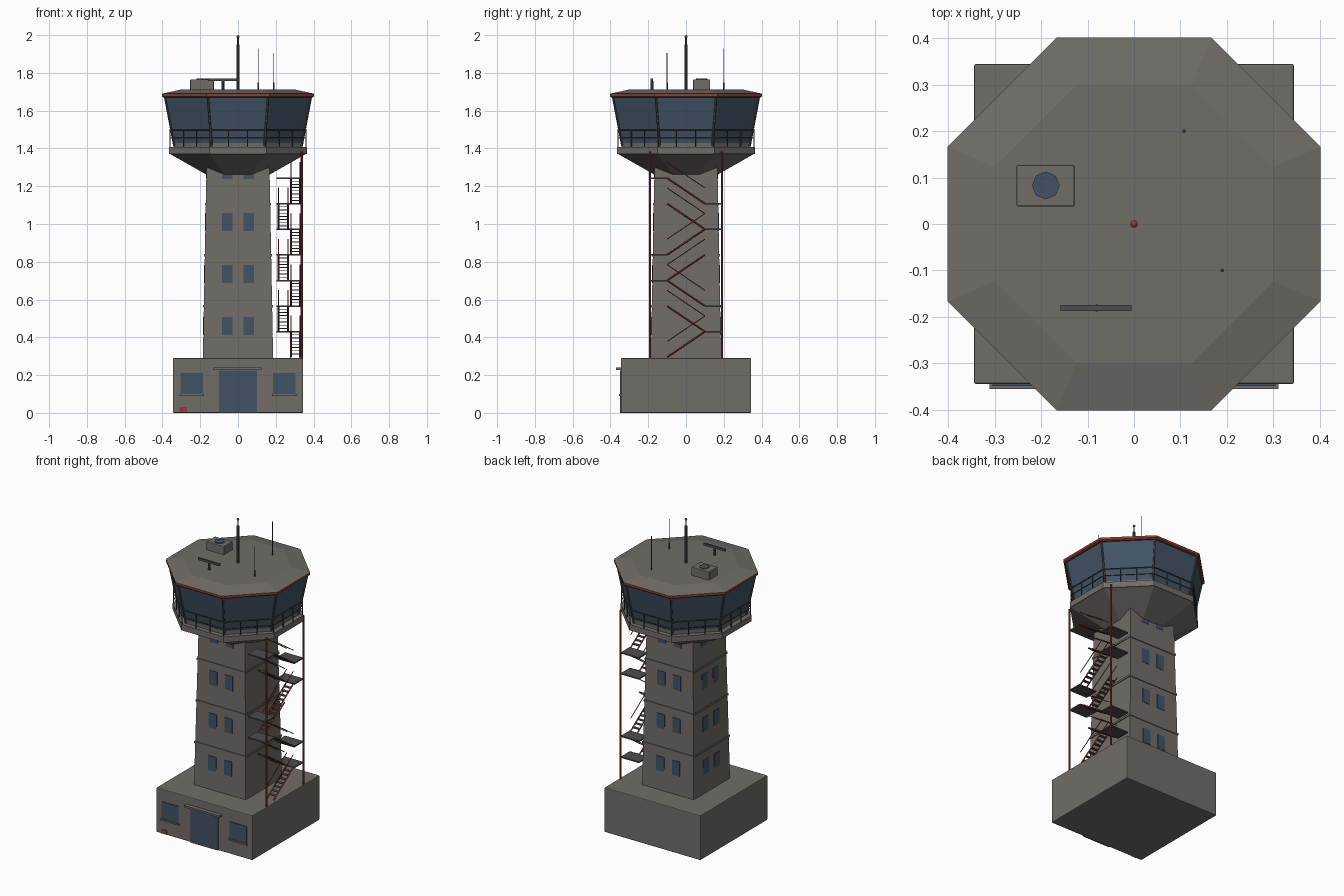
import bpy, bmesh
from math import pi, cos, sin, tan
from mathutils import Vector, Matrix

cube = bpy.data.objects.get("Cube")
if cube:
    bpy.data.objects.remove(cube)


def material(name, rgb):
    m = bpy.data.materials.new(name)
    m.use_nodes = True
    m.diffuse_color = (*rgb, 1)
    m.node_tree.nodes["Principled BSDF"].inputs["Base Color"].default_value = (*rgb, 1)
    return m


CONCRETE = material("concrete", (0.165, 0.153, 0.138))
GLASS = material("blue glass", (0.055, 0.088, 0.13))
RED = material("rust red", (0.26, 0.05, 0.035))
STEEL = material("dark steel", (0.075, 0.075, 0.075))


def part(name, mat, build, bevel=0):
    """Make an object from a function that fills a bmesh."""
    bm = bmesh.new()
    build(bm)
    bmesh.ops.recalc_face_normals(bm, faces=bm.faces)
    mesh = bpy.data.meshes.new(name)
    bm.to_mesh(mesh)
    bm.free()
    mesh.materials.append(mat)
    ob = bpy.data.objects.new(name, mesh)
    bpy.context.collection.objects.link(ob)
    if bevel:
        mod = ob.modifiers.new("soft_edges", "BEVEL")
        mod.width, mod.segments = bevel, 2
    return ob


def box(bm, x0, x1, y0, y1, z0, z1):
    mid = Vector((x0 + x1, y0 + y1, z0 + z1)) / 2
    size = Matrix.Diagonal((x1 - x0, y1 - y0, z1 - z0, 1))
    bmesh.ops.create_cube(bm, size=1, matrix=Matrix.Translation(mid) @ size)


def rod(bm, p, q, r, sides=8):
    p, q = Vector(p), Vector(q)
    turn = (q - p).to_track_quat("Z", "Y").to_matrix().to_4x4()
    bmesh.ops.create_cone(bm, cap_ends=True, segments=sides, radius1=r, radius2=r,
                          depth=(q - p).length, matrix=Matrix.Translation((p + q) / 2) @ turn)


def corner(r, z, k, n=8):
    """Corner k of an n-sided ring whose flats lie at distance r."""
    a = (k + 0.5) * 2 * pi / n
    return Vector((r / cos(pi / n) * cos(a), r / cos(pi / n) * sin(a), z))


def loft(bm, levels, n=8):
    rings = [[bm.verts.new(corner(r, z, k, n)) for k in range(n)] for r, z in levels]
    for a, b in zip(rings, rings[1:]):
        for k in range(n):
            j = (k + 1) % n
            bm.faces.new((a[k], a[j], b[j], b[k]))
    bm.faces.new(rings[0][::-1])
    bm.faces.new(rings[-1])


# Ground floor block with door, windows, canopy and sills
part("base_block", CONCRETE, lambda bm: box(bm, -.345, .345, -.345, .345, 0, .29), .005)
part("entrance_door", GLASS, lambda bm: box(bm, -.1, .1, -.349, -.342, 0, .225))
part("door_canopy", CONCRETE, lambda bm: box(bm, -.13, .125, -.37, -.34, .228, .24))
part("corner_mark", RED, lambda bm: box(bm, -.31, -.27, -.348, -.342, .003, .03))
for side, word in ((-1, "right"), (1, "left")):
    xs = sorted((side * .185, side * .305))
    part(word + "_base_window", GLASS, lambda bm: box(bm, *xs, -.349, -.342, .1, .21))
    part(word + "_window_sill", CONCRETE,
         lambda bm: box(bm, xs[0] - .006, xs[1] + .006, -.355, -.34, .09, .1))


# Tapered shaft, floor bands, windows on three sides
def shaft_r(z):
    return .186 - (z - .29) * .019


part("shaft", CONCRETE, lambda bm: loft(bm, [(shaft_r(.28), .28), (shaft_r(1.37), 1.37)], 4))
for i, z in enumerate((.565, .835, 1.105)):
    part(f"floor_band_{i + 1}", CONCRETE,
         lambda bm: loft(bm, [(shaft_r(z) + .005, z - .006), (shaft_r(z) + .005, z + .006)], 4))


def shaft_windows(bm):
    for z in (.46, .735, 1.01, 1.285):
        for turn in (0, pi, -pi / 2):
            start = len(bm.verts)
            r = shaft_r(z)
            for x in (-.056, .056):
                box(bm, x - .028, x + .028, -r - .003, -r + .004, z - .047, z + .047)
            bm.verts.ensure_lookup_table()
            bmesh.ops.rotate(bm, verts=bm.verts[start:], matrix=Matrix.Rotation(turn, 3, "Z"))


part("shaft_windows", GLASS, shaft_windows)

# Control cabin: flared underside, deck, glazing, roof
part("cabin_underside", CONCRETE, lambda bm: loft(bm, [(.165, 1.26), (.362, 1.372)]))
part("deck", CONCRETE, lambda bm: loft(bm, [(.365, 1.37), (.365, 1.408)]))
part("cabin_plinth", CONCRETE, lambda bm: loft(bm, [(.335, 1.4), (.337, 1.43)]))
part("cabin_glazing", GLASS, lambda bm: loft(bm, [(.336, 1.425), (.386, 1.675)]))
part("roof_edge", RED, lambda bm: loft(bm, [(.395, 1.67), (.402, 1.676), (.402, 1.69)]))
part("roof", CONCRETE, lambda bm: loft(bm, [(.402, 1.69), (.3, 1.712)]))


def mullions(bm):
    for k in range(8):
        rod(bm, corner(.337, 1.41, k), corner(.387, 1.675, k), .006, 6)


def railing(bm):
    for k in range(8):
        for z, r in ((1.5, .004), (1.455, .0025)):
            rod(bm, corner(.36, z, k), corner(.36, z, k + 1), r, 6)
        for t in range(3):
            foot = corner(.36, 1.4, k).lerp(corner(.36, 1.4, k + 1), t / 3)
            rod(bm, foot, foot + Vector((0, 0, .1)), .003, 6)


part("mullions", STEEL, mullions)
part("deck_railing", STEEL, railing)


# Roof equipment
def mast(bm):
    rod(bm, (0, 0, 1.7), (0, 0, 1.95), .008, 10)
    rod(bm, (0, 0, 1.95), (0, 0, 1.99), .004)


def whips(bm):
    for x, y, top in ((.108, .2, 1.93), (.19, -.1, 1.905)):
        rod(bm, (x, y, 1.7), (x, y, 1.75), .004)
        rod(bm, (x, y, 1.75), (x, y, top), .002, 6)


def radar(bm):
    rod(bm, (-.08, -.181, 1.7), (-.08, -.181, 1.758), .008)
    box(bm, -.158, -.005, -.187, -.175, 1.757, 1.771)


part("mast", STEEL, mast)
part("mast_light", RED, lambda bm: bmesh.ops.create_uvsphere(
    bm, u_segments=10, v_segments=6, radius=.008, matrix=Matrix.Translation((0, 0, 1.992))))
part("whip_antennas", STEEL, whips)
part("radar_bar", STEEL, radar)
part("roof_unit", CONCRETE, lambda bm: box(bm, -.253, -.128, .038, .127, 1.7, 1.765), .003)
part("roof_unit_fan", GLASS, lambda bm: rod(bm, (-.19, .083, 1.76), (-.19, .083, 1.769), .03, 8))

# Outside stair: seven flights in two lanes, with landings and posts
RISE = .1355
levels = [.295 + RISE * i for i in range(8)]
flight_side = (1, -1, -1, 1, 1, -1, -1)     # way each flight climbs
landing_side = (1, 1, -1, -1, 1, 1, -1)
lanes = ((.28, .328), (.215, .265))         # outer, inner


def flights():
    for i, way in enumerate(flight_side):
        lane = lanes[i % 2]
        yield lane, (-.1 * way, levels[i]), (.1 * way, levels[i + 1])


def stringers(bm):
    for lane, a, b in flights():
        for x in lane:
            rod(bm, (x, *a), (x, *b), .005, 4)


def handrails(bm):
    up = Vector((0, 0, .083))
    for lane, a, b in flights():
        for x in lane:
            p, q = Vector((x, *a)), Vector((x, *b))
            rod(bm, p + up, q + up, .0025, 6)


def treads(bm):
    for lane, a, b in flights():
        for t in range(1, 8):
            y, z = Vector(a).lerp(Vector(b), t / 8)
            box(bm, *lane, y - .01, y + .01, z - .002, z + .002)


def landings(bm):
    for z, side in zip(levels[1:], landing_side):
        y0, y1 = sorted((side * .1, side * .19))
        box(bm, .205, .335, y0, y1, z - .005, z + .003)


def posts(bm):
    for y in (-.19, .19):
        rod(bm, (.337, y, .285), (.337, y, 1.385), .006)


part("stair_stringers", RED, stringers)
part("stair_handrails", RED, handrails)
part("stair_treads", STEEL, treads)
part("stair_landings", STEEL, landings)
part("stair_posts", RED, posts)
